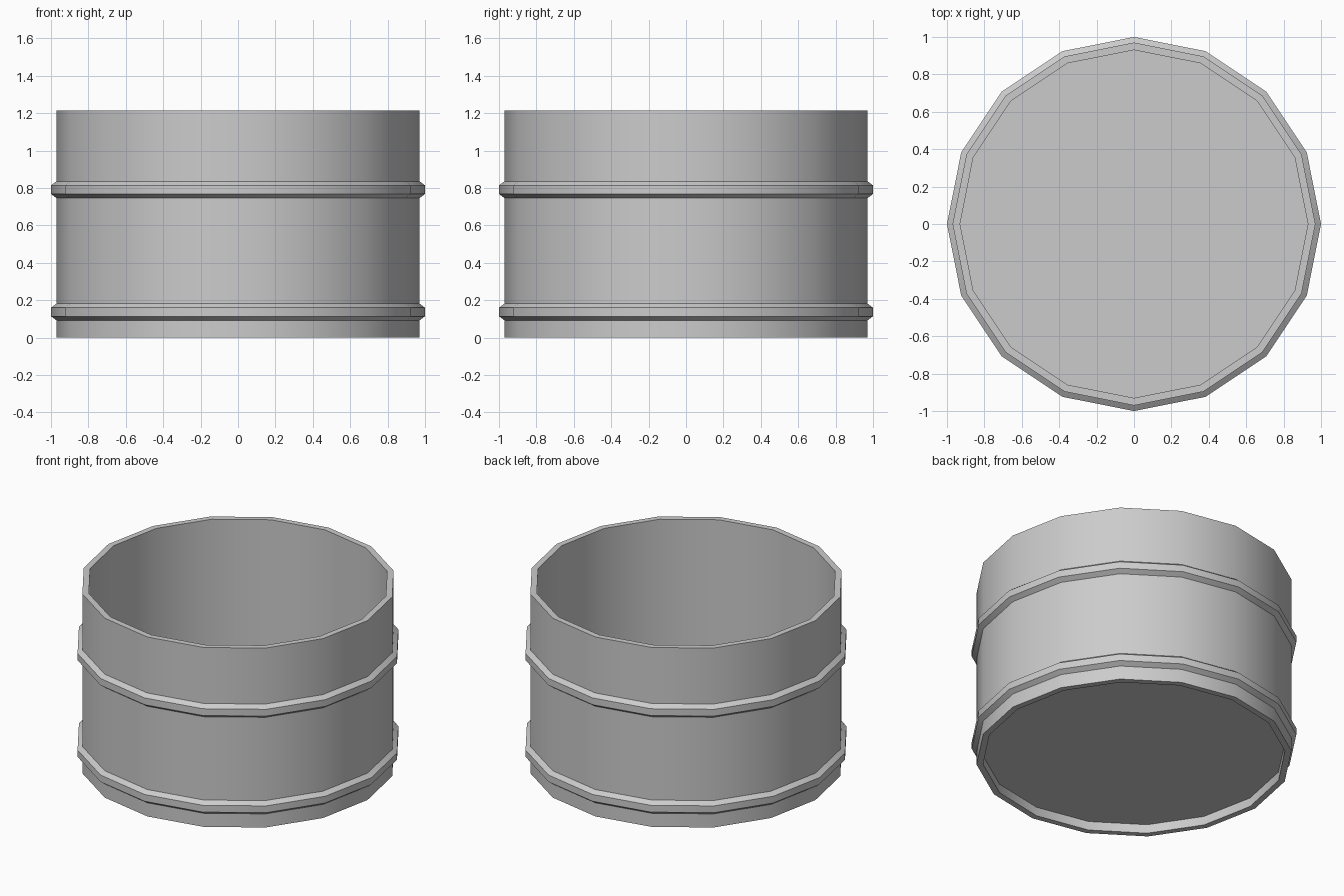
import bpy
import bmesh
from math import cos, sin, tau, radians

SIDES = 16

cube = bpy.data.objects.get("Cube")
if cube:
    bpy.data.objects.remove(cube, do_unlink=True)

grey = bpy.data.materials.new("plain grey")
grey.use_nodes = True
colour = (0.6, 0.6, 0.6, 1)
grey.diffuse_color = colour
grey.node_tree.nodes["Principled BSDF"].inputs["Base Color"].default_value = colour


def lathe(name, profile, closed=True):
    """Turn a (radius, height) profile; open profiles get flat end caps."""
    bm = bmesh.new()
    rings = [[bm.verts.new((r * cos(tau * i / SIDES), r * sin(tau * i / SIDES), z))
              for i in range(SIDES)] for r, z in profile]
    pairs = list(zip(rings, rings[1:]))
    if closed:
        pairs.append((rings[-1], rings[0]))
    for a, b in pairs:
        for i in range(SIDES):
            j = (i + 1) % SIDES
            bm.faces.new((a[i], a[j], b[j], b[i]))
    if not closed:
        bm.faces.new(rings[0])
        bm.faces.new(rings[-1])
    bmesh.ops.recalc_face_normals(bm, faces=bm.faces)
    mesh = bpy.data.meshes.new(name)
    bm.to_mesh(mesh)
    bm.free()
    mesh.materials.append(grey)
    obj = bpy.data.objects.new(name, mesh)
    bpy.context.collection.objects.link(obj)
    bpy.ops.object.select_all(action="DESELECT")
    obj.select_set(True)
    bpy.context.view_layer.objects.active = obj
    bpy.ops.object.shade_smooth_by_angle(angle=radians(30))
    return obj


# Thin-walled tub, with a floor raised slightly above the bottom rim
OUTER, INNER, HEIGHT = 0.97, 0.93, 1.215
lathe("tub_wall", [(OUTER, 0), (OUTER, HEIGHT), (INNER, HEIGHT), (INNER, 0)])
lathe("tub_floor", [(INNER, 0.06), (INNER, 0.10)], closed=False)

# Two bevelled hoops around the wall
for name, z in (("lower_hoop", 0.137), ("upper_hoop", 0.791)):
    lathe(name, [(OUTER - 0.01, z - 0.045), (OUTER, z - 0.045), (1, z - 0.023),
                 (1, z + 0.023), (OUTER, z + 0.045), (OUTER - 0.01, z + 0.045)])
